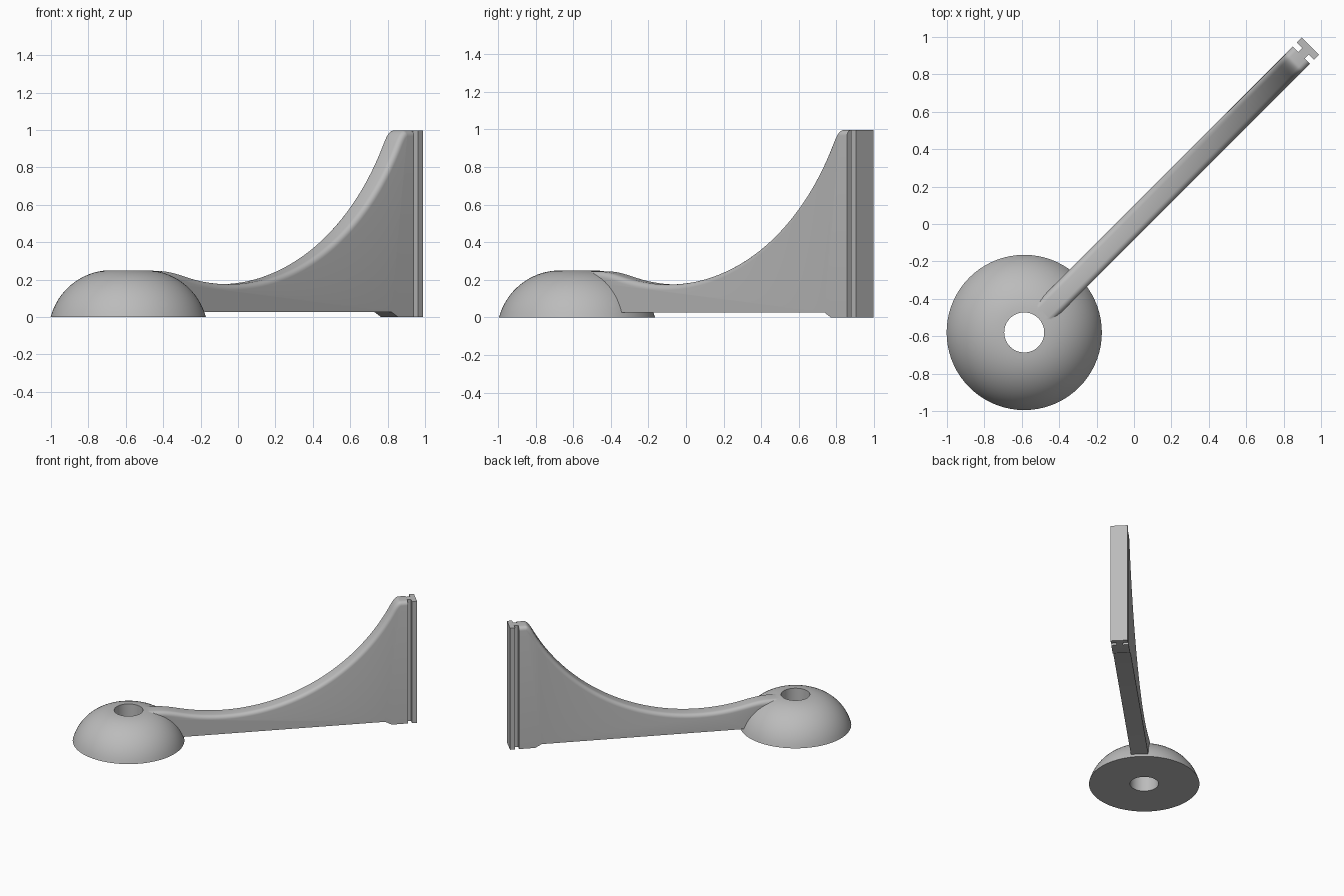
import bpy, bmesh, math
from mathutils import Matrix

if "Cube" in bpy.data.objects:
    bpy.data.objects.remove(bpy.data.objects["Cube"])

# Diagonal working frame: u runs along the arm, v across it
FRAME = Matrix.Translation((-0.0035, 0.0035, 0)) @ Matrix.Rotation(math.pi / 4, 4, 'Z')
HALF, FILLET, END, DOME_U = 0.065, 0.03, 1.272, -0.825

grey = bpy.data.materials.new("plain_grey")
grey.diffuse_color = (0.5, 0.5, 0.5, 1)
grey.use_nodes = True
grey.node_tree.nodes["Principled BSDF"].inputs["Base Color"].default_value = grey.diffuse_color


def finish(name, bm):
    bmesh.ops.remove_doubles(bm, verts=bm.verts, dist=1e-5)
    bmesh.ops.recalc_face_normals(bm, faces=bm.faces)
    bm.transform(FRAME)
    mesh = bpy.data.meshes.new(name)
    bm.to_mesh(mesh)
    bm.free()
    mesh.materials.append(grey)
    obj = bpy.data.objects.new(name, mesh)
    bpy.context.collection.objects.link(obj)
    return obj


def smooth(obj):
    bpy.ops.object.select_all(action='DESELECT')
    obj.select_set(True)
    bpy.context.view_layer.objects.active = obj
    bpy.ops.object.shade_smooth_by_angle(angle=math.radians(30))


def soft_min(a, b, k):
    h = max(k - abs(a - b), 0) / k
    return min(a, b) - h * h * k / 4


def top_height(u):
    # Large circular sweep, softened into a flat at each end
    arc = 0.175 + 1.42 - math.sqrt(1.42 ** 2 - (u + 0.1) ** 2)
    return soft_min(arc, 0.245, 0.03) if u < -0.1 else soft_min(arc, 0.997, 0.07)


# Domed foot with a vertical hole, spun from a profile
bm = bmesh.new()
profile = [(0.107, 0), (0.415, 0)]
a0, a1 = math.asin(0.086 / 0.336), math.acos(0.017 / 0.336)
for i in range(1, 17):
    a = a0 + (a1 - a0) * i / 16
    profile.append((0.09 + 0.336 * math.cos(a), 0.336 * math.sin(a) - 0.086))
N = 72
rings = [[bm.verts.new((DOME_U + r * math.cos(t * math.tau / N), r * math.sin(t * math.tau / N), z))
          for r, z in profile] for t in range(N)]
for t in range(N):
    a, b = rings[t], rings[(t + 1) % N]
    for i in range(len(profile)):
        j = (i + 1) % len(profile)
        bm.faces.new((a[i], a[j], b[j], b[i]))
dome = finish("domed_foot", bm)

# Arm: swept top with rounded long edges, flat sides, stepped underside
us = [-0.7 + 1.82 * i / 70 for i in range(71)]
us += [1.12 + (END - 1.12) * i / 24 for i in range(1, 25)]
section = [(HALF - FILLET + FILLET * math.cos(math.pi / 2 * i / 5),
            FILLET - FILLET * math.sin(math.pi / 2 * i / 5)) for i in range(6)]
section += [(-v, d) for v, d in reversed(section)]
bm = bmesh.new()
rows = []
for u in us:
    z = top_height(u)
    slope = (top_height(min(u + 1e-4, 1.3)) - top_height(u - 1e-4)) / 2e-4
    if u in (us[0], us[-1]):
        slope = 0
    n = math.hypot(1, slope)
    rows.append([bm.verts.new((u + d * slope / n, v, z - d / n)) for v, d in section])
for a, b in zip(rows, rows[1:]):
    for i in range(len(section) - 1):
        bm.faces.new((a[i], a[i + 1], b[i + 1], b[i]))
under = [(END, 0), (1.15, 0), (1.10, 0.027), (-0.7, 0.027)]
right = [bm.verts.new((u, HALF, z)) for u, z in under]
left = [bm.verts.new((u, -HALF, z)) for u, z in under]
bm.faces.new([r[0] for r in rows] + right)
bm.faces.new([r[-1] for r in rows] + left)
for i in range(3):
    bm.faces.new((right[i], right[i + 1], left[i + 1], left[i]))
bm.faces.new(rows[0] + [left[3], right[3]])
bm.faces.new(rows[-1] + [left[0], right[0]])
arm = finish("curved_arm", bm)

# Merge the foot into the arm
mod = arm.modifiers.new("merge", 'BOOLEAN')
mod.operation, mod.solver, mod.object = 'UNION', 'EXACT', dome
bpy.context.view_layer.objects.active = arm
bpy.ops.object.modifier_apply(modifier=mod.name)
bpy.data.objects.remove(dome)
arm.name = "arm_with_domed_foot"
smooth(arm)

# T-shaped slide rail on the tall end
half = [(END, 0.025), (1.302, 0.025), (1.302, HALF), (1.34, HALF)]
outline = half + [(u, -v) for u, v in reversed(half)]
bm = bmesh.new()
face = bm.faces.new([bm.verts.new((u, v, 0)) for u, v in outline])
out = bmesh.ops.extrude_face_region(bm, geom=[face])
bmesh.ops.translate(bm, vec=(0, 0, 0.997),
                    verts=[g for g in out["geom"] if isinstance(g, bmesh.types.BMVert)])
finish("slide_rail", bm)
